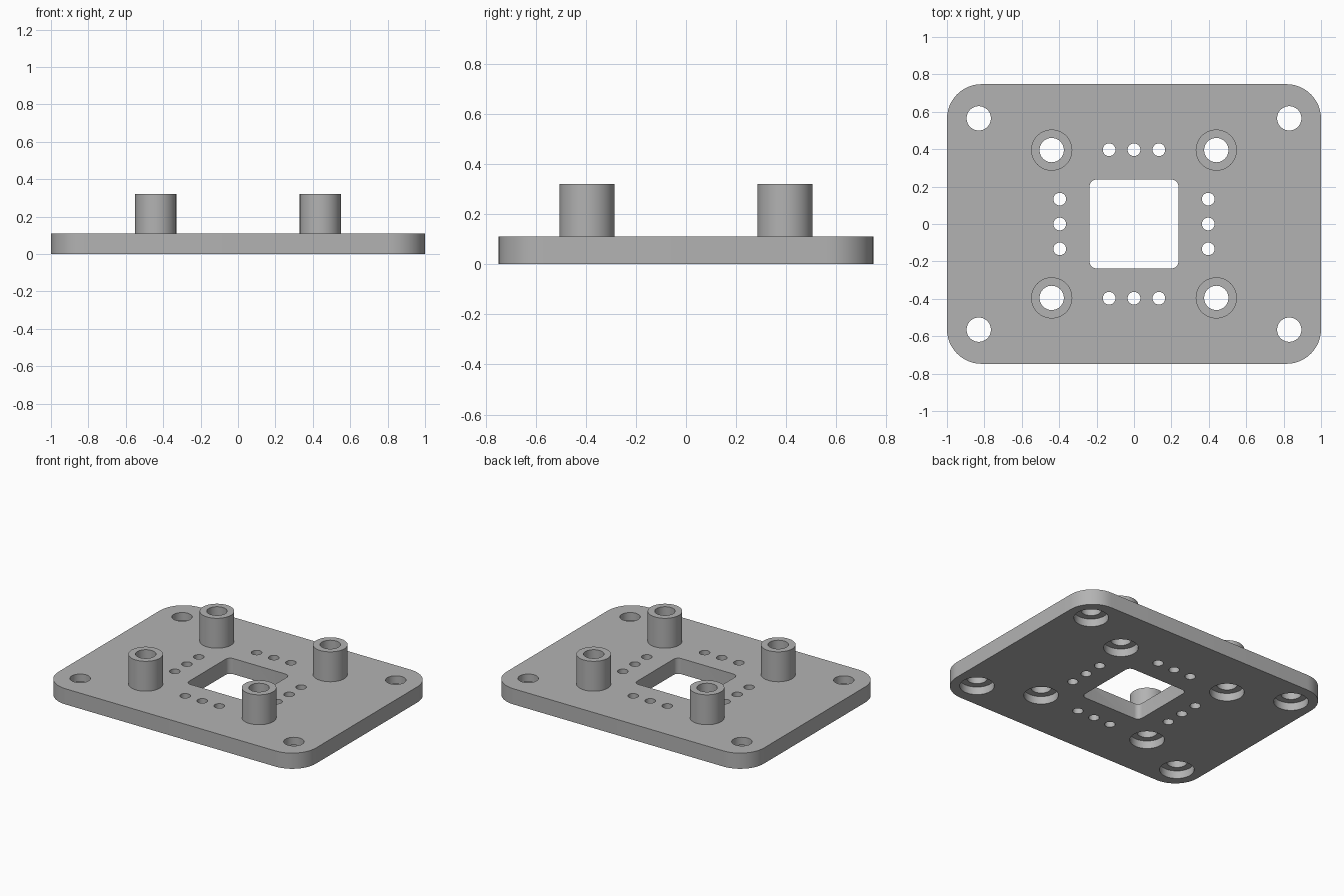
import bpy, bmesh, math

if "Cube" in bpy.data.objects:
    bpy.data.objects.remove(bpy.data.objects["Cube"])

THICK, TOP = 0.11, 0.32          # plate thickness, standoff top
BOLT_R, BORE_R, PIN_R = 0.065, 0.11, 0.034
BORE_DEPTH = 0.055
SEG = 48

gray = bpy.data.materials.new("light gray")
gray.use_nodes = True
gray.diffuse_color = (0.45, 0.45, 0.45, 1)
gray.node_tree.nodes["Principled BSDF"].inputs["Base Color"].default_value = gray.diffuse_color


def finish(name, bm):
    bmesh.ops.recalc_face_normals(bm, faces=bm.faces)
    mesh = bpy.data.meshes.new(name)
    bm.to_mesh(mesh)
    bm.free()
    mesh.materials.append(gray)
    obj = bpy.data.objects.new(name, mesh)
    bpy.context.collection.objects.link(obj)
    return obj


def rounded_prism(bm, w, d, r, z0, z1, n=12):
    """Rounded rectangle extruded from z0 to z1."""
    ring = []
    for k, (sx, sy) in enumerate([(1, 1), (-1, 1), (-1, -1), (1, -1)]):
        for i in range(n + 1):
            a = math.pi / 2 * (k + i / n)
            ring.append(bm.verts.new((sx * (w / 2 - r) + r * math.cos(a),
                                      sy * (d / 2 - r) + r * math.sin(a), z0)))
    face = bm.faces.new(ring)
    ext = bmesh.ops.extrude_face_region(bm, geom=[face])
    moved = [g for g in ext["geom"] if isinstance(g, bmesh.types.BMVert)]
    bmesh.ops.translate(bm, verts=moved, vec=(0, 0, z1 - z0))


def lathe(bm, profile, x, y, capped=False):
    """Revolve (radius, z) points about a vertical axis at x, y."""
    rings = []
    for r, z in profile:
        rings.append([bm.verts.new((x + r * math.cos(math.tau * i / SEG),
                                    y + r * math.sin(math.tau * i / SEG), z))
                      for i in range(SEG)])
    for a, b in zip(rings, rings[1:]):
        for i in range(SEG):
            j = (i + 1) % SEG
            bm.faces.new((a[i], a[j], b[j], b[i]))
    if capped:
        bm.faces.new(rings[0])
        bm.faces.new(rings[-1])


def mirrored(x, y):
    return [(sx * x, sy * y) for sx in (1, -1) for sy in (1, -1)]


standoffs = mirrored(0.44, 0.395)
corner_holes = mirrored(0.83, 0.565)

# Base plate
bm = bmesh.new()
rounded_prism(bm, 2.0, 1.495, 0.185, 0, THICK)
plate = finish("base_plate", bm)

# Cutter: window, counterbored bolt holes, rows of pin holes
bm = bmesh.new()
rounded_prism(bm, 0.475, 0.475, 0.035, -0.1, 0.3, 6)
for x, y in standoffs + corner_holes:
    lathe(bm, [(BORE_R, -0.1), (BORE_R, BORE_DEPTH), (BOLT_R, BORE_DEPTH), (BOLT_R, 0.3)],
          x, y, True)
for side in (-0.397, 0.397):
    for step in (-0.133, 0, 0.133):
        for x, y in ((side, step), (step, side)):
            lathe(bm, [(PIN_R, -0.1), (PIN_R, 0.3)], x, y, True)
cutter = finish("hole_cutter", bm)
cutter.hide_render = True

cut = plate.modifiers.new("holes", "BOOLEAN")
cut.operation, cut.solver, cut.object = "DIFFERENCE", "EXACT", cutter
bpy.context.view_layer.objects.active = plate
bpy.ops.object.modifier_apply(modifier=cut.name)
bpy.data.objects.remove(cutter)

# Tubular standoffs, open onto the plate holes
parts = [plate]
for i, (x, y) in enumerate(standoffs):
    bm = bmesh.new()
    lathe(bm, [(BOLT_R, THICK), (BOLT_R, TOP), (BORE_R, TOP), (BORE_R, THICK)], x, y)
    parts.append(finish(f"standoff_{i + 1}", bm))

# Smooth the round walls, keep the rims sharp
bpy.ops.object.select_all(action="DESELECT")
for obj in parts:
    obj.select_set(True)
bpy.ops.object.shade_smooth_by_angle(angle=math.radians(30))
